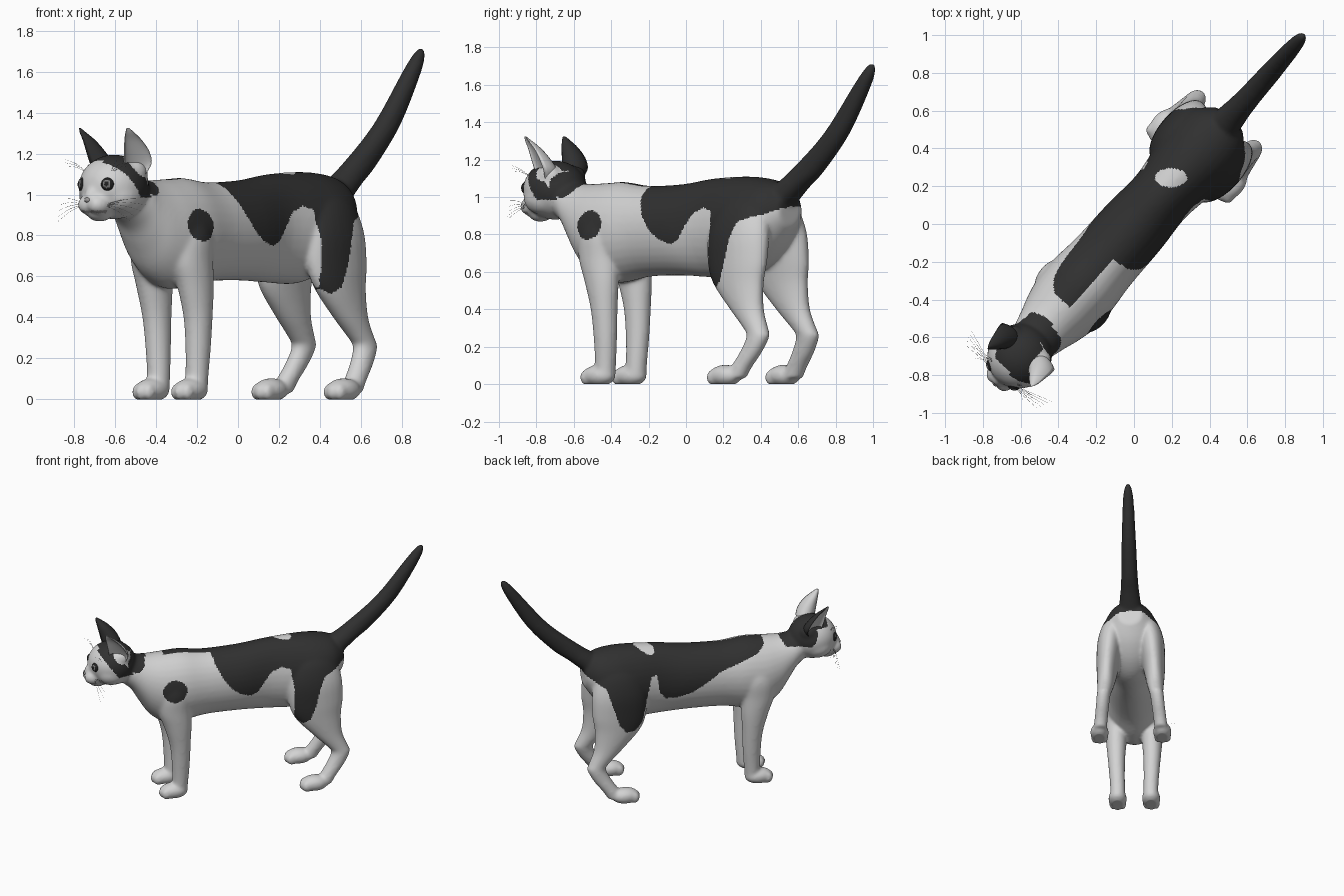
import bpy, bmesh, math
from mathutils import Matrix, Vector

if "Cube" in bpy.data.objects:
    bpy.data.objects.remove(bpy.data.objects["Cube"])

# The cat is modelled along local x (head at -x), then turned to its diagonal pose
POSE = Matrix.Rotation(math.radians(48.5), 4, 'Z') @ Matrix.Translation((0, -0.01, 0))


def material(name, rgb):
    m = bpy.data.materials.new(name)
    m.diffuse_color = (*rgb, 1)
    m.use_nodes = True
    m.node_tree.nodes["Principled BSDF"].inputs["Base Color"].default_value = m.diffuse_color
    return m


WHITE = material("white fur", (0.65, 0.65, 0.65))
DARK = material("dark fur", (0.03, 0.03, 0.03))
INNER = material("inner ear", (0.58, 0.58, 0.58))
NOSE = material("nose grey", (0.32, 0.31, 0.31))
IRIS = material("iris grey", (0.22, 0.22, 0.22))
PUPIL = material("pupil black", (0.015, 0.015, 0.015))


def spline(pts, sub=4):
    """Smooth list of stations through the given ones."""
    out = []
    for i in range(len(pts) - 1):
        p0, p1, p2, p3 = (pts[max(0, min(len(pts) - 1, i + k))] for k in (-1, 0, 1, 2))
        for j in range(sub):
            u = j / sub
            out.append([0.5 * (2 * b + (c - a) * u + (2 * a - 5 * b + 4 * c - d) * u * u
                               + (3 * b - a - 3 * c + d) * u ** 3)
                        for a, b, c, d in zip(p0, p1, p2, p3)])
    return out + [list(pts[-1])]


def loft(bm, stations, ring, n=24):
    """Skin closed rings; ring(station, angle) gives a point. Returns (face, segment)."""
    rows = [[bm.verts.new(ring(st, 2 * math.pi * k / n)) for k in range(n)]
            for st in spline(stations)]
    faces = []
    for r0, r1 in zip(rows, rows[1:]):
        for k in range(n):
            j = (k + 1) % n
            faces.append((bm.faces.new((r0[k], r0[j], r1[j], r1[k])), k))
    bm.faces.new(rows[0])
    bm.faces.new(rows[-1])
    return faces


def flat_ring(m):
    return lambda p, a: (p[0] + p[3] * math.cos(a), m * p[1] + p[4] * math.sin(a), p[2])


def trunk_ring(p, a):
    mid, half = (p[1] + p[2]) / 2, (p[2] - p[1]) / 2
    return (p[0], p[3] * math.cos(a), mid + half * math.sin(a))


def ball(bm, c, r):
    bmesh.ops.create_uvsphere(bm, u_segments=32, v_segments=20, radius=1,
                              matrix=Matrix.Translation(c) @ Matrix.Diagonal((*r, 1)))


def finish(bm, name, mats):
    bmesh.ops.recalc_face_normals(bm, faces=bm.faces)
    me = bpy.data.meshes.new(name)
    bm.to_mesh(me)
    bm.free()
    for m in mats:
        me.materials.append(m)
    for p in me.polygons:
        p.use_smooth = True
    ob = bpy.data.objects.new(name, me)
    bpy.context.collection.objects.link(ob)
    return ob


# Trunk and neck: position, belly height, back height, half width
TRUNK = [(-.90, .91, 1.11, .10), (-.80, .835, 1.09, .135), (-.74, .74, 1.075, .152),
         (-.66, .62, 1.07, .178), (-.55, .545, 1.075, .202), (-.42, .545, 1.08, .205),
         (-.25, .575, 1.06, .19), (0, .58, 1.07, .185), (.2, .57, 1.098, .172),
         (.4, .565, 1.11, .198), (.55, .62, 1.105, .208), (.67, .72, 1.08, .172), (.755, .84, 1.02, .09)]
# Limbs and tail: x, y, z, radius along, radius across
FRONT_LEG = [(-.48, .09, .98, .08, .06), (-.495, .12, .82, .125, .095), (-.498, .13, .68, .122, .088),
             (-.475, .134, .55, .10, .08), (-.457, .134, .40, .075, .068), (-.452, .13, .25, .065, .06),
             (-.455, .125, .12, .058, .056), (-.462, .124, .03, .058, .056)]
HIND_LEG = [(.54, .08, 1.03, .10, .06), (.525, .115, .94, .165, .095), (.52, .15, .81, .20, .10),
            (.525, .168, .66, .198, .09), (.54, .178, .54, .168, .078), (.608, .186, .40, .107, .065),
            (.678, .194, .30, .075, .055), (.70, .20, .255, .068, .052), (.658, .211, .17, .066, .05),
            (.60, .222, .09, .062, .05), (.565, .228, .03, .06, .05)]
TAIL = [(.62, 0, .93, .11, .10), (.755, 0, 1.05, .115, .078), (.875, 0, 1.14, .109, .064),
        (1.085, 0, 1.34, .080, .055), (1.27, 0, 1.6, .052, .042), (1.325, 0, 1.69, .03, .026),
        (1.337, 0, 1.716, .010, .010)]

bm = bmesh.new()
loft(bm, TRUNK, trunk_ring, 32)
loft(bm, TAIL, flat_ring(1))
for m in (-1, 1):
    loft(bm, FRONT_LEG, flat_ring(m))
    loft(bm, HIND_LEG, flat_ring(m))
    # paws with toes
    for px, py in ((-.50, .126), (.50, .236)):
        ball(bm, (px, m * py, .046), (.10, .07, .058))
        for k in (-1, 0, 1):
            ball(bm, (px - .075 + .014 * abs(k), m * py + k * .036, .036), (.038, .028, .042))
    # muzzle halves and cheeks
    ball(bm, (-1.06, m * .032, .95), (.074, .054, .053))
    ball(bm, (-.945, m * .078, .995), (.11, .09, .09))
    # raised mound under each ear
    ball(bm, (-.88, m * .095, 1.11), (.07, .06, .06))
# skull, nose bridge, chin
ball(bm, (-.925, 0, 1.037), (.175, .17, .158))
ball(bm, (-1.06, 0, .99), (.067, .042, .057))
ball(bm, (-1.03, 0, .912), (.067, .062, .045))
rough = finish(bm, "body_rough", [])

# Fuse everything into one smooth skin
rm = rough.modifiers.new("fuse", 'REMESH')
rm.mode = 'VOXEL'
rm.voxel_size = 0.009
sm = rough.modifiers.new("soften", 'SMOOTH')
sm.factor, sm.iterations = 0.5, 20
skin = bpy.data.meshes.new_from_object(rough.evaluated_get(bpy.context.evaluated_depsgraph_get()))
bpy.data.objects.remove(rough)

# Lower edge of the dark coat on each flank: position, height
LEFT_EDGE = [(-.24, 1.2), (-.2, 1.0), (-.15, .9), (-.09, .82), (-.02, .77), (.05, .748), (.10, .77),
             (.14, .83), (.2, .91), (.28, .945), (.34, .925), (.36, .8), (.355, .6), (.375, .54),
             (.42, .515), (.47, .55), (.51, .66), (.54, .78), (.58, .87), (.7, .91), (.8, .96)]
RIGHT_EDGE = [(-.6, 1.2), (-.55, 1.05), (-.5, 1.01), (-.42, .98), (-.22, .91), (-.1, .83), (0, .77),
              (.1, .737), (.18, .737), (.23, .79), (.25, .93), (.29, .92), (.33, .75), (.37, .6),
              (.42, .55), (.49, .54), (.54, .6), (.59, .75), (.63, .88), (.72, .93), (.8, .97)]


def height_at(edge, x):
    if x <= edge[0][0]:
        return edge[0][1]
    for (x0, z0), (x1, z1) in zip(edge, edge[1:]):
        if x <= x1:
            return z0 + (z1 - z0) * (x - x0) / (x1 - x0)
    return edge[-1][1]


def inside(a, b, ca, cb, ra, rb):
    return ((a - ca) / ra) ** 2 + ((b - cb) / rb) ** 2 < 1


def is_dark(x, y, z):
    if x < -.66:  # head patches
        if y < -.07 and inside(x, z, -.875, 1.145, .065, .06):  # white base of the left ear
            return False
        if z > 1.14 and x > -1.02:
            return True
        if y > -.02:
            return z > 1.02 and inside(x, z, -.80, 1.12, .13, .13)
        band = abs((x + 1.012) * .8 + (z - 1.2) * .6) < .048 and z > .985
        return band or inside(x, z, -.77, 1.07, .07, .075)
    if y < -.05 and inside(x, z, -.508, .85, .088, .078):  # shoulder spot
        return True
    w = POSE @ Vector((x, y, z))
    if z > 1.0 and inside(w.x, w.y, .195, .245, .085, .05):  # white spot on the back
        return False
    if z < .7 and abs(y) < .15:
        return False
    return z > height_at(RIGHT_EDGE if y > -.03 else LEFT_EDGE, x)


body = bpy.data.objects.new("body", skin)
bpy.context.collection.objects.link(body)
skin.materials.clear()
for mat in (WHITE, DARK, NOSE):
    skin.materials.append(mat)
for p in skin.polygons:
    x, y, z = p.center
    mouth = x < -1.06 and abs(z - .916) < .006
    p.material_index = 2 if mouth else int(is_dark(x, y, z))
    p.use_smooth = True
for v in skin.vertices:
    v.co.z = max(v.co.z, 0)

# Ears: hollow crescent sections opening outwards and forwards
EAR = [(-.885, .085, 1.09, .045, .09), (-.888, .104, 1.15, .068, .10), (-.912, .122, 1.21, .063, .08),
       (-.948, .136, 1.265, .044, .052), (-.982, .149, 1.303, .022, .026), (-1.0, .155, 1.325, .006, .006)]
parts = [body]
for m, label, back in ((-1, "left", WHITE), (1, "right", DARK)):
    def ear_ring(p, a):
        u, w = p[3] * math.cos(a), p[4] * math.sin(a)
        w = (-.3 * w if w > 0 else w) + .5 * p[4]
        c, s = math.cos(.5), math.sin(.5)
        return (p[0] + u * c - w * s, m * (p[1] + u * s + w * c), p[2])
    bm = bmesh.new()
    for f, k in loft(bm, EAR, ear_ring):
        f.material_index = int(k < 12)
    parts.append(finish(bm, label + "_ear", [back, INNER]))

    # Eye: dark rim, iris and pupil by angle from the gaze
    gaze = Vector((-.87, m * .48, .1)).normalized()
    bm = bmesh.new()
    bmesh.ops.create_uvsphere(bm, u_segments=32, v_segments=24, radius=.038)
    for f in bm.faces:
        d = f.calc_center_median().normalized().dot(gaze)
        f.material_index = 1 if .84 < d < .95 else 0
    bmesh.ops.translate(bm, verts=bm.verts, vec=Vector((-1.064, m * .081, 1.05)) - gaze * .014)
    parts.append(finish(bm, label + "_eye", [PUPIL, IRIS]))

# Nose
bm = bmesh.new()
ball(bm, (-1.118, 0, .973), (.014, .019, .013))
parts.append(finish(bm, "nose", [NOSE]))

# Whiskers: fans at the muzzle and brows, as hair-thin tapered lofts
bm = bmesh.new()
for m in (-1, 1):
    hairs = [((-1.07, .06, .95), (-1.07 + .02 * k, .25 + .01 * k, .86 + .03 * k)) for k in range(5)]
    hairs += [((-1.03, .07, 1.10), (-1.09 + .02 * k, .17 + .02 * k, 1.17 - .015 * k)) for k in range(3)]
    for a, b in hairs:
        mid = [(p + q) / 2 for p, q in zip(a, b)]
        mid[2] += .012
        loft(bm, [(*a, .0008), (*mid, .0007), (*b, .0003)],
             lambda p, t: (p[0] + p[3] * math.cos(t), m * p[1], p[2] + p[3] * math.sin(t)), 4)
parts.append(finish(bm, "whiskers", [WHITE]))

# Turn the whole cat into its pose
for ob in parts:
    ob.data.transform(POSE)
    ob.data.update()
